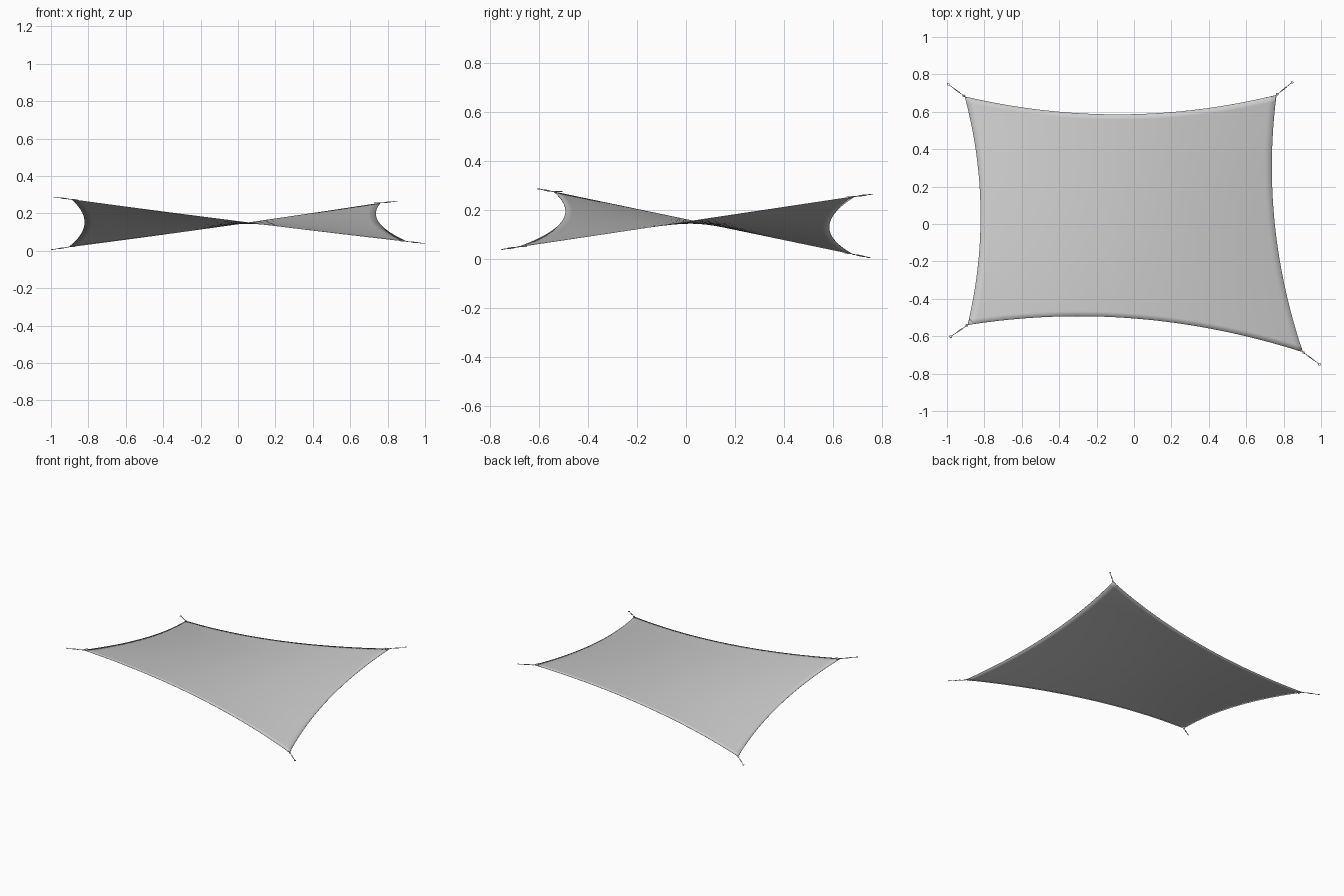
import bpy, bmesh
from mathutils import Vector

if "Cube" in bpy.data.objects:
    bpy.data.objects.remove(bpy.data.objects["Cube"])

# Sail corners and anchor points: back left, back right, front right, front left
A, B, C, D = [Vector(p) for p in ((-0.905, 0.682, 0.02), (0.762, 0.69, 0.256),
                                  (0.903, -0.685, 0.05), (-0.89, -0.54, 0.275))]
ANCHORS = [Vector(p) for p in ((-0.993, 0.747, 0.007), (0.845, 0.757, 0.265),
                               (0.992, -0.75, 0.04), (-0.98, -0.602, 0.287))]
NAMES = ("back_left", "back_right", "front_right", "front_left")
N = 40


def mesh_object(name, bm):
    me = bpy.data.meshes.new(name)
    bm.to_mesh(me)
    bm.free()
    ob = bpy.data.objects.new(name, me)
    bpy.context.collection.objects.link(ob)
    return ob


def edge(p, q, sag, t):
    return p.lerp(q, t) + Vector(sag) * 4 * t * (1 - t)


def sail_point(u, v):
    # Blend the four sagging edges into one saddle surface
    south, north = edge(D, C, (0, 0.107, -0.005), u), edge(A, B, (0, -0.1, -0.005), u)
    west, east = edge(D, A, (0.077, 0, 0), v), edge(C, B, (-0.08, 0, 0), v)
    flat = D.lerp(C, u).lerp(A.lerp(B, u), v)
    return south.lerp(north, v) + west.lerp(east, u) - flat


# Fabric
bm = bmesh.new()
grid = [[bm.verts.new(sail_point(i / N, j / N)) for j in range(N + 1)] for i in range(N + 1)]
for i in range(N):
    for j in range(N):
        f = bm.faces.new((grid[i][j], grid[i + 1][j], grid[i + 1][j + 1], grid[i][j + 1]))
        f.smooth = True
sail = mesh_object("sail_fabric", bm)
solid = sail.modifiers.new("thickness", "SOLIDIFY")
solid.thickness = 0.002
solid.offset = 0


def rod(name, p, q, r, sides=10):
    d = q - p
    bpy.ops.mesh.primitive_cylinder_add(vertices=sides, radius=r, depth=d.length,
                                        location=(p + q) / 2,
                                        rotation=d.to_track_quat('Z', 'Y').to_euler())
    bpy.context.object.name = name
    bpy.ops.object.shade_smooth_by_angle()


def ring(name, p, d):
    bpy.ops.mesh.primitive_torus_add(major_radius=0.0055, minor_radius=0.0015, location=p,
                                     major_segments=20, minor_segments=8,
                                     rotation=d.to_track_quat('X', 'Z').to_euler())
    bpy.context.object.name = name
    bpy.ops.object.shade_smooth_by_angle()


# Corner plates, cables, turnbuckles and rings
for name, corner, anchor in zip(NAMES, (A, B, C, D), ANCHORS):
    d = (anchor - corner).normalized()
    flat = Vector((d.x, d.y, 0)).normalized()
    sx, sy = (1 if corner.x < 0 else -1), (1 if corner.y < 0 else -1)
    bm = bmesh.new()
    plate = [corner, corner + Vector((0.034 * sx, 0.01 * sy, 0)),
             corner + Vector((0.01 * sx, 0.034 * sy, 0))]
    base = bm.faces.new([bm.verts.new(p) for p in plate])
    ext = bmesh.ops.extrude_face_region(bm, geom=[base])
    bmesh.ops.translate(bm, vec=(0, 0, 0.003),
                        verts=[g for g in ext["geom"] if isinstance(g, bmesh.types.BMVert)])
    bmesh.ops.recalc_face_normals(bm, faces=bm.faces)
    mesh_object("corner_plate_" + name, bm)
    rod("cable_" + name, corner, anchor - d * 0.005, 0.0016)
    rod("turnbuckle_" + name, corner.lerp(anchor, 0.3), corner.lerp(anchor, 0.65), 0.003)
    ring("corner_ring_" + name, corner + d * 0.005, d)
    ring("anchor_ring_" + name, anchor, d)
